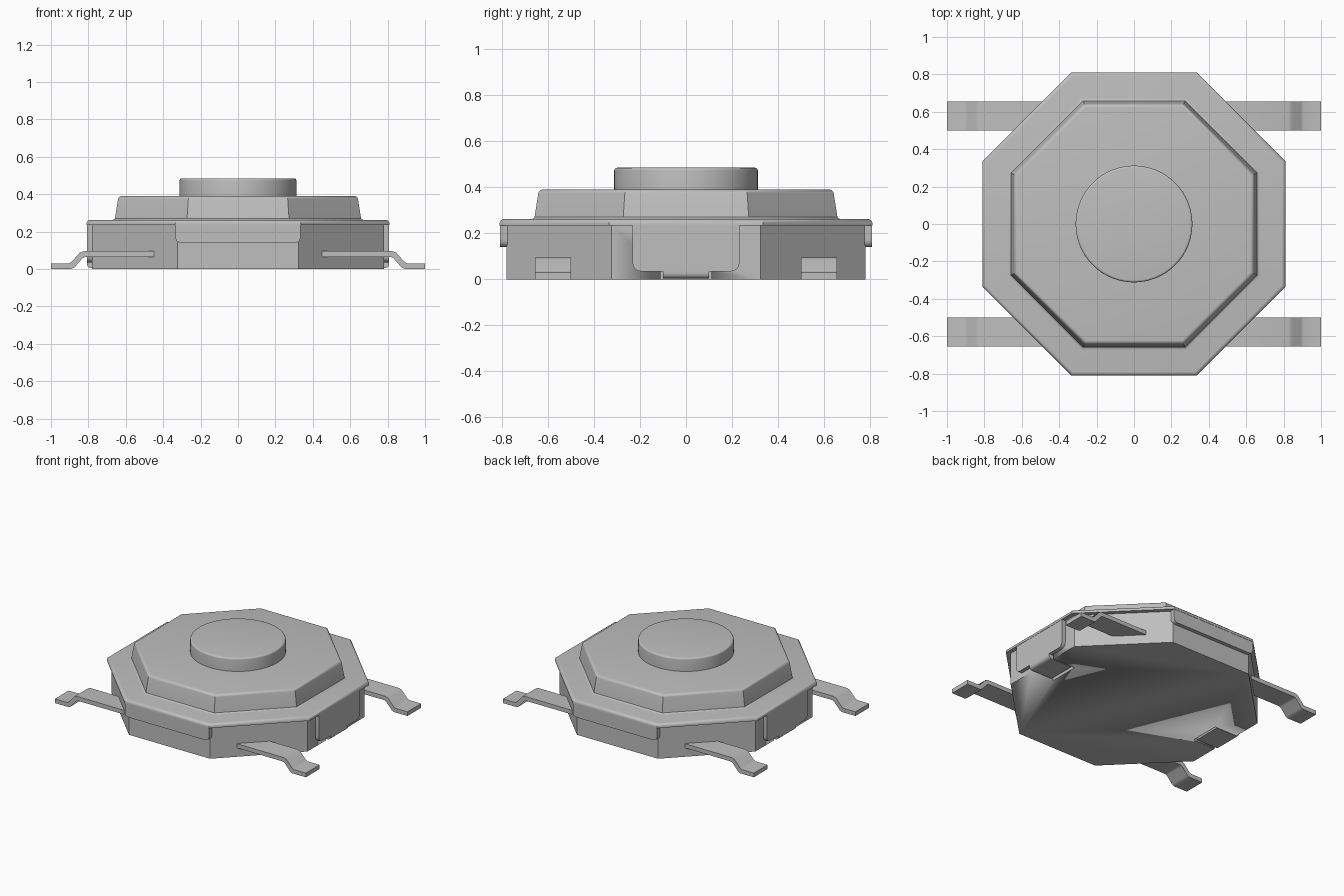
import bpy, bmesh, math

if "Cube" in bpy.data.objects:
    bpy.data.objects.remove(bpy.data.objects["Cube"])

grey = bpy.data.materials.new("metal_grey")
grey.diffuse_color = (0.52, 0.52, 0.52, 1)
grey.use_nodes = True
grey.node_tree.nodes["Principled BSDF"].inputs["Base Color"].default_value = grey.diffuse_color


def finish(name, bm):
    bmesh.ops.recalc_face_normals(bm, faces=bm.faces)
    mesh = bpy.data.meshes.new(name)
    bm.to_mesh(mesh)
    bm.free()
    mesh.materials.append(grey)
    ob = bpy.data.objects.new(name, mesh)
    bpy.context.collection.objects.link(ob)
    bpy.ops.object.select_all(action='DESELECT')
    bpy.context.view_layer.objects.active = ob
    ob.select_set(True)
    bpy.ops.object.shade_smooth_by_angle(angle=math.radians(35))
    return ob


def lathe(name, profile, sides, octagon=False):
    """Stack rings of (apothem or radius, z), capped at both ends."""
    bm = bmesh.new()
    grow = 1 / math.cos(math.pi / sides) if octagon else 1
    rings = []
    for r, z in profile:
        ring = []
        for i in range(sides):
            a = 2 * math.pi * (i + 0.5) / sides
            ring.append(bm.verts.new((r * grow * math.cos(a), r * grow * math.sin(a), z)))
        rings.append(ring)
    for lo, hi in zip(rings, rings[1:]):
        for i in range(sides):
            j = (i + 1) % sides
            bm.faces.new((lo[i], lo[j], hi[j], hi[i]))
    bm.faces.new(rings[0][::-1])
    bm.faces.new(rings[-1])
    return finish(name, bm)


def extrude(name, points, place, t0, t1):
    """Extrude a 2D outline from t0 to t1; place maps (u, v, t) to xyz."""
    bm = bmesh.new()
    a = [bm.verts.new(place(u, v, t0)) for u, v in points]
    b = [bm.verts.new(place(u, v, t1)) for u, v in points]
    bm.faces.new(a)
    bm.faces.new(b[::-1])
    for i in range(len(a)):
        j = (i + 1) % len(a)
        bm.faces.new((a[i], a[j], b[j], b[i]))
    return finish(name, bm)


def arc(cx, cy, r, start, end, n=5):
    return [(cx + r * math.cos(math.radians(start + (end - start) * i / n)),
             cy + r * math.sin(math.radians(start + (end - start) * i / n)))
            for i in range(n + 1)]


def flap_outline(w, bottom, top, r):
    """Rectangle with rounded lower corners."""
    return ([(-w, top)] + arc(-w + r, bottom + r, r, 180, 270)
            + arc(w - r, bottom + r, r, 270, 360) + [(w, top)])


# Moulded octagonal base
base = lathe("base", [(0.78, 0), (0.78, 0.236)], 8, True)

# Pressed cover with rounded rim and raised centre
rim = arc(0.79, 0.242, 0.02, 0, 90)
fillet = [(0.672, 0.262), (0.664, 0.264), (0.658, 0.27)]
crown = arc(0.622, 0.37, 0.02, 8, 90)
lathe("cover", [(0.81, 0.234)] + rim + fillet + crown, 8, True)

# Round push button
lathe("button", [(0.312, 0.38)] + arc(0.3, 0.473, 0.012, 0, 90), 96)

for s, side in ((-1, "a"), (1, "b")):
    # Short flaps at front and back
    extrude("end_flap_" + side, flap_outline(0.335, 0.14, 0.25, 0.03),
            lambda u, v, t: (u, s * t, v), 0.775, 0.808)
    # Long flaps at left and right
    extrude("side_flap_" + side, flap_outline(0.232, 0.035, 0.25, 0.035),
            lambda u, v, t: (s * t, u, v), 0.775, 0.808)

    # Recess under the base that holds the folded tongue
    cutter = extrude("recess_cutter_" + side,
                     [(0.6, -0.1), (0.9, -0.1), (0.9, 0.034), (0.6, 0.034)],
                     lambda u, v, t: (s * u, t, v), -0.11, 0.11)
    cutter.hide_render = True
    cutter.hide_viewport = True
    cut = base.modifiers.new("recess_" + side, 'BOOLEAN')
    cut.object = cutter
    cut.solver = 'EXACT'

    # Tongue folded from the side flap under the base
    tongue = [(0.62, 0.004), (0.785, 0.004)] + arc(0.785, 0.027, 0.023, -90, 0) + \
             [(0.808, 0.05), (0.778, 0.05), (0.778, 0.032), (0.62, 0.032)]
    extrude("tongue_" + side, tongue, lambda u, v, t: (s * u, t, v), -0.1, 0.1)

    # Bent solder legs
    leg = [(0.45, 0.065), (0.815, 0.065), (0.83, 0.059), (0.875, 0.008), (0.892, 0),
           (1.0, 0), (1.0, 0.03), (0.905, 0.03), (0.892, 0.036), (0.845, 0.088),
           (0.825, 0.095), (0.45, 0.095)]
    for y, end in ((-0.578, "front"), (0.578, "back")):
        extrude("leg_%s_%s" % (end, side), leg,
                lambda u, v, t: (s * u, y + t, v), -0.078, 0.078)
